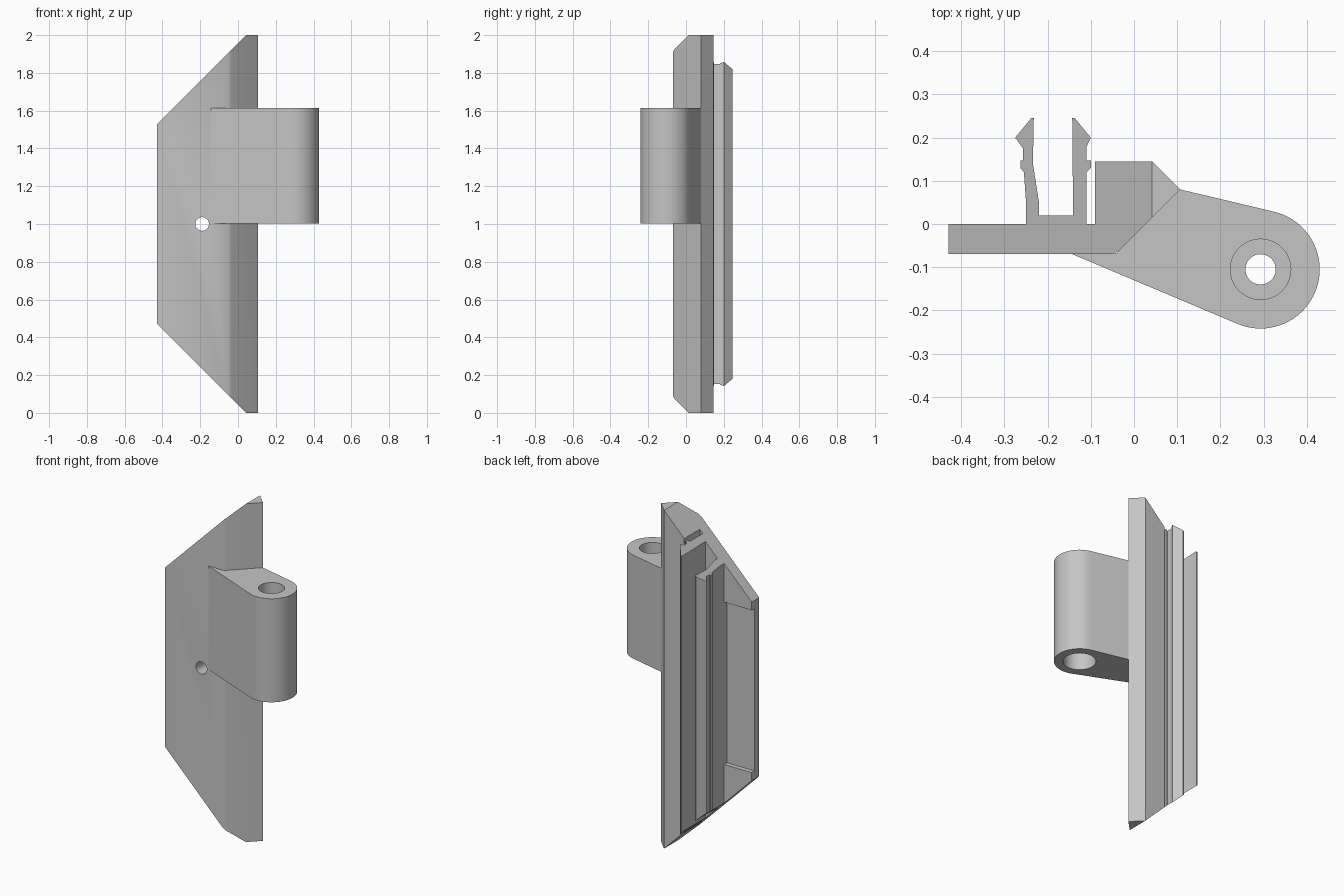
import bpy, bmesh, math
from mathutils import Vector

cube = bpy.data.objects.get("Cube")
if cube:
    bpy.data.objects.remove(cube, do_unlink=True)

grey = bpy.data.materials.new("light_grey_plastic")
grey.use_nodes = True
grey.diffuse_color = (0.56, 0.56, 0.56, 1)
grey.node_tree.nodes["Principled BSDF"].inputs["Base Color"].default_value = (0.56, 0.56, 0.56, 1)


def prism(name, points, start, end, axis="z"):
    """Extrude a closed profile along z (points are x, y) or y (points are x, z)."""
    def place(p, t):
        return Vector((p[0], p[1], t)) if axis == "z" else Vector((p[0], t, p[1]))
    bm = bmesh.new()
    face = bm.faces.new([bm.verts.new(place(p, start)) for p in points])
    out = bmesh.ops.extrude_face_region(bm, geom=[face])
    shift = place((0, 0), end - start)
    bmesh.ops.translate(bm, vec=shift, verts=[v for v in out["geom"] if isinstance(v, bmesh.types.BMVert)])
    bmesh.ops.recalc_face_normals(bm, faces=bm.faces)
    mesh = bpy.data.meshes.new(name)
    bm.to_mesh(mesh)
    bm.free()
    mesh.materials.append(grey)
    obj = bpy.data.objects.new(name, mesh)
    bpy.context.collection.objects.link(obj)
    return obj


def arc(cx, cy, r, a0, a1, n):
    return [(cx + r * math.cos(math.radians(a0 + (a1 - a0) * i / n)),
             cy + r * math.sin(math.radians(a0 + (a1 - a0) * i / n))) for i in range(n + 1)]


def circle(cx, cy, r, n=48):
    return arc(cx, cy, r, 0, 360, n)[:-1]


def apply_boolean(obj, tool, operation):
    mod = obj.modifiers.new(operation.title(), "BOOLEAN")
    mod.operation, mod.object, mod.solver = operation, tool, "EXACT"
    bpy.context.view_layer.objects.active = obj
    bpy.ops.object.modifier_apply(modifier=mod.name)
    bpy.data.objects.remove(tool, do_unlink=True)


# Constant section: flat plate, angled rail and two snap-in prongs
rail = [(-.43, -.07), (-.05, -.07), (-.035, -.062), (.107, .08), (.042, .145), (-.09, .145), (-.09, 0), (-.11, 0)]
right_prong = [(-.11, .12), (-.1, .13), (-.1, .147), (-.11, .147), (-.11, .178), (-.1, .2),
               (-.137, .245), (-.143, .245), (-.141, .02)]
left_prong = [(-.22, .02), (-.22, .05), (-.234, .14), (-.232, .245), (-.238, .245), (-.275, .2), (-.257, .175),
              (-.257, .147), (-.263, .147), (-.263, .13), (-.255, .12), (-.25, .05), (-.25, 0), (-.43, 0)]
plate = prism("clip_plate", rail + right_prong + left_prong, 0, 2)

# Both ends mitred at 45 degrees
outline = [(-.5, .54 - .13), (.042 - .13 + .088, 0.042 - .084), (.3, -.042), (.3, 2.042), (0, 2.042), (-.5, 1.59)]
outline = [(-.5, .458), (.092, -.05 - .084), (.3, -.134), (.3, 2.134), (.092, 2.134 - .084), (-.5, 1.458)]
slope = [(-.5, .542), (.142, -.1), (.3, -.1)]
outline = slope + [(x, 2 - z) for x, z in reversed(slope)]
apply_boolean(plate, prism("mitre_tool", outline, -.3, .4, "y"), "INTERSECT")

# Shallow pocket on the back and the pin hole
pocket = [(-.5, -.027), (-.25, -.027), (-.25, .05), (-.5, .05)]
apply_boolean(plate, prism("pocket_tool", pocket, .52, 1.48), "DIFFERENCE")
apply_boolean(plate, prism("pin_tool", circle(-.19, 1.0, .036), -.2, .1, "y"), "DIFFERENCE")

# Hinge lug with a rounded end, bored from both sides around a thin web
cx, cy = .293, -.105
low, high = 1.003, 1.615
lug_profile = [(-.145, -.069), *arc(cx, cy, .137, -113, 77, 40), (.107, .08), (-.04, -.067)]
lug = prism("hinge_lug", lug_profile, low, high)
for radius, z0, z1 in ((.035, low - .1, high + .1), (.07, high - .25, high + .1), (.088, low - .1, low + .25)):
    tool = prism("bore_tool", circle(cx, cy, radius), z0, z1)
    apply_boolean(lug, tool, "DIFFERENCE")

for obj in (plate, lug):
    bpy.ops.object.select_all(action="DESELECT")
    obj.select_set(True)
    bpy.context.view_layer.objects.active = obj
    bpy.ops.object.shade_smooth_by_angle(angle=math.radians(30))
